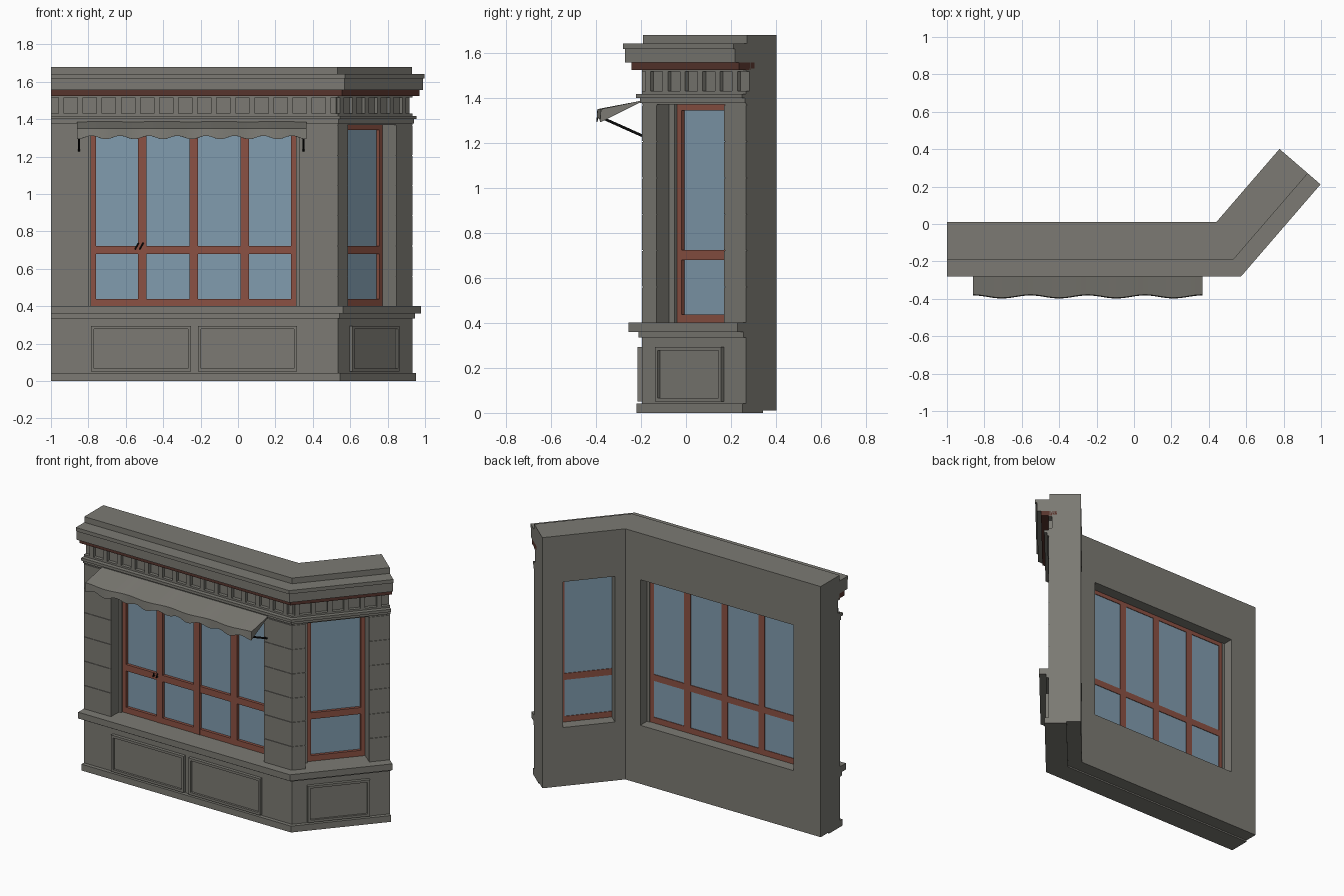
import bpy, bmesh, math
from mathutils import Vector

cube = bpy.data.objects.get("Cube")
if cube:
    bpy.data.objects.remove(cube)


def material(name, rgb):
    m = bpy.data.materials.new(name)
    m.use_nodes = True
    m.diffuse_color = (*rgb, 1)
    m.node_tree.nodes["Principled BSDF"].inputs["Base Color"].default_value = (*rgb, 1)
    return m


STONE = material("grey stone", (0.2, 0.195, 0.172))
WOOD = material("red painted wood", (0.26, 0.083, 0.057))
TRIM = material("dark brown trim", (0.095, 0.035, 0.026))
GLASS = material("blue glass", (0.22, 0.335, 0.425))
IRON = material("black iron", (0.012, 0.012, 0.012))

# Plan: a main wall along x and a wing that turns back at the inner corner.
# Offsets are measured outwards from the rear face.
ANGLE = math.radians(49.2)
CORNER = Vector((0.44, 0.01))
ALONG = Vector((math.cos(ANGLE), math.sin(ANGLE)))
OUT = Vector((ALONG.y, -ALONG.x))
MITRE = math.tan(ANGLE / 2)
LEFT, WING = -1.0, 0.517
FACE = 0.205


def main(x, o):
    return Vector((x, CORNER.y - o))


def wing(u, o):
    return CORNER + ALONG * u + OUT * o


def bend(o):
    return main(CORNER.x + MITRE * o, o)


def mesh_object(name, bm, mat):
    bmesh.ops.recalc_face_normals(bm, faces=bm.faces)
    me = bpy.data.meshes.new(name)
    bm.to_mesh(me)
    bm.free()
    me.materials.append(mat)
    ob = bpy.data.objects.new(name, me)
    bpy.context.collection.objects.link(ob)
    return ob


def prism(name, plan, z0, z1, mat=STONE):
    bm = bmesh.new()
    base = bm.faces.new([bm.verts.new((p.x, p.y, z0)) for p in plan])
    top = bmesh.ops.extrude_face_region(bm, geom=[base])["geom"]
    verts = [v for v in top if isinstance(v, bmesh.types.BMVert)]
    bmesh.ops.translate(bm, verts=verts, vec=(0, 0, z1 - z0))
    return mesh_object(name, bm, mat)


def block(name, side, s0, s1, o0, o1, z0, z1, mat=STONE):
    return prism(name, [side(s0, o0), side(s1, o0), side(s1, o1), side(s0, o1)], z0, z1, mat)


def band(name, o0, o1, z0, z1, mat=STONE):
    plan = [main(LEFT, o0), bend(o0), wing(WING, o0), wing(WING, o1), bend(o1), main(LEFT, o1)]
    return prism(name, plan, z0, z1, mat)


def rod(name, a, b, r, mat=IRON):
    a, b = Vector(a), Vector(b)
    bm = bmesh.new()
    bmesh.ops.create_cone(bm, cap_ends=True, segments=8, radius1=r, radius2=r, depth=(b - a).length)
    ob = mesh_object(name, bm, mat)
    ob.location = (a + b) / 2
    ob.rotation_euler = (b - a).to_track_quat("Z", "Y").to_euler()
    return ob


# Continuous courses and mouldings
band("lower_wall", 0, FACE, 0.01, 0.40)
band("plinth", 0.09, 0.23, 0, 0.042)
band("sill_moulding", 0.15, 0.222, 0.335, 0.36)
band("sill_ledge", 0.15, 0.265, 0.36, 0.402)
band("lintel", 0, FACE, 1.37, 1.42)
band("lintel_fillet", 0.15, 0.214, 1.378, 1.40)
band("lintel_moulding", 0.15, 0.233, 1.40, 1.418)
band("frieze", 0, 0.183, 1.42, 1.53)
band("parapet", 0, 0.2, 1.53, 1.68)
band("cornice_underband", 0.15, 0.253, 1.525, 1.557, TRIM)
band("cornice", 0.15, 0.28, 1.557, 1.618)
band("cornice_cap", 0.15, 0.29, 1.618, 1.642)

# Ribs and rails of the frieze
band("frieze_lower_rail", 0.15, FACE, 1.418, 1.43)
band("frieze_upper_rail", 0.15, FACE, 1.517, 1.527)
for i in range(15):
    x = LEFT + 0.04 + i * 0.102
    block("frieze_rib", main, x, x + 0.03, 0.15, FACE, 1.43, 1.517)
for i in range(6):
    u = -0.075 + i * 0.102
    block("frieze_rib", wing, u, u + 0.03, 0.15, FACE, 1.43, 1.517)

# Piers between the openings
OPEN0, OPEN1, Z0, Z1 = -0.80, 0.33, 0.40, 1.37
FAR = 0.388


def left_pier(o):
    return [main(LEFT, 0), main(OPEN0, 0), main(OPEN0, o), main(LEFT, o)]


def corner_pier(o):
    return [main(OPEN1, 0), CORNER, wing(0.065, 0), wing(0.065, 0.075), wing(0.024, 0.075),
            wing(0.024, 0.12), wing(-0.01, 0.12), wing(-0.01, o), bend(o), main(OPEN1, o)]


def end_pier(o):
    return [wing(FAR, 0), wing(WING, 0), wing(WING, o), wing(FAR, o)]


COURSES, JOINT = 6, 0.004
step = (Z1 - Z0) / COURSES
for label, plan in (("left", left_pier), ("corner", corner_pier), ("end", end_pier)):
    prism(label + "_pier_core", plan(FACE - 0.004), Z0, Z1)
    for i in range(COURSES):
        prism(label + "_pier_course", plan(FACE), Z0 + i * step, Z0 + (i + 1) * step - JOINT)
block("left_jamb", main, OPEN0, -0.785, 0.07, 0.12, Z0, Z1)
block("right_jamb", main, 0.31, OPEN1, 0.07, 0.12, Z0, Z1)


# Windows: glass, rails and upright bars
def window(label, side, s0, s1, panes):
    o0, o1, w = 0.075, 0.105, 0.027
    block(label + "_glass", side, s0, s1, 0.079, 0.086, Z0, Z1, GLASS)
    for name, z0, z1 in (("bottom", Z0, 0.438), ("middle", 0.68, 0.723), ("top", 1.343, Z1 + 0.004)):
        block(f"{label}_{name}_rail", side, s0, s1, o0, o1, z0, z1, WOOD)
    block(label + "_stile", side, s0, s0 + w, o0, o1, Z0, Z1, WOOD)
    block(label + "_stile", side, s1 - w, s1, o0, o1, Z0, Z1, WOOD)
    for i in range(1, panes):
        s = s0 + (s1 - s0) * i / panes
        block(label + "_mullion", side, s - 0.023, s + 0.023, o0, o1 + 0.002, Z0, Z1, WOOD)


window("main_window", main, -0.785, 0.31, 4)
window("wing_window", wing, 0.024, FAR, 1)

# Hooked window handles
for x in (-0.55, -0.525):
    rod("window_handle", (x, -0.11, 0.705), (x + 0.018, -0.125, 0.738), 0.004)
    rod("handle_pin", (x, -0.09, 0.705), (x, -0.112, 0.705), 0.004)


# Raised panel mouldings on the lower wall
def panel(label, side, s0, s1):
    z0, z1, w, o = 0.05, 0.293, 0.016, 0.226
    block(label + "_field", side, s0, s1, 0.19, 0.212, z0, z1)
    for a, b in ((s0, s0 + w), (s1 - w, s1)):
        block(label + "_side_bead", side, a, b, 0.19, o, z0, z1)
    for a, b in ((z0, z0 + w), (z1 - w, z1)):
        block(label + "_cross_bead", side, s0 + w, s1 - w, 0.19, o, a, b)


panel("left_panel", main, -0.785, -0.25)
panel("right_panel", main, -0.215, 0.315)
panel("wing_panel", wing, 0.0, FAR)

# Awning: sloped cloth, scalloped valance and end cheeks
A0, A1, N = -0.86, 0.365, 96
bm = bmesh.new()
rows = []
for i in range(N + 1):
    t = i / N
    x = A0 + (A1 - A0) * t
    wave = math.cos(t * 8 * math.pi)
    y = -0.386 + 0.008 * wave
    hem = 1.302 - 0.009 * math.cos(t * 16 * math.pi)
    rows.append([bm.verts.new(p) for p in ((x, -0.195, 1.388), (x, y, 1.35), (x, y - 0.004, hem))])
for a, b in zip(rows, rows[1:]):
    for j in range(2):
        bm.faces.new((a[j], b[j], b[j + 1], a[j + 1]))
bm.faces.new(rows[0])
bm.faces.new(rows[-1])
awning = mesh_object("awning", bm, STONE)
cloth = awning.modifiers.new("cloth", "SOLIDIFY")
cloth.thickness = 0.004

# Awning support arms
for x in (-0.85, 0.35):
    rod("awning_arm", (x, -0.37, 1.31), (x, -0.195, 1.232), 0.006)
